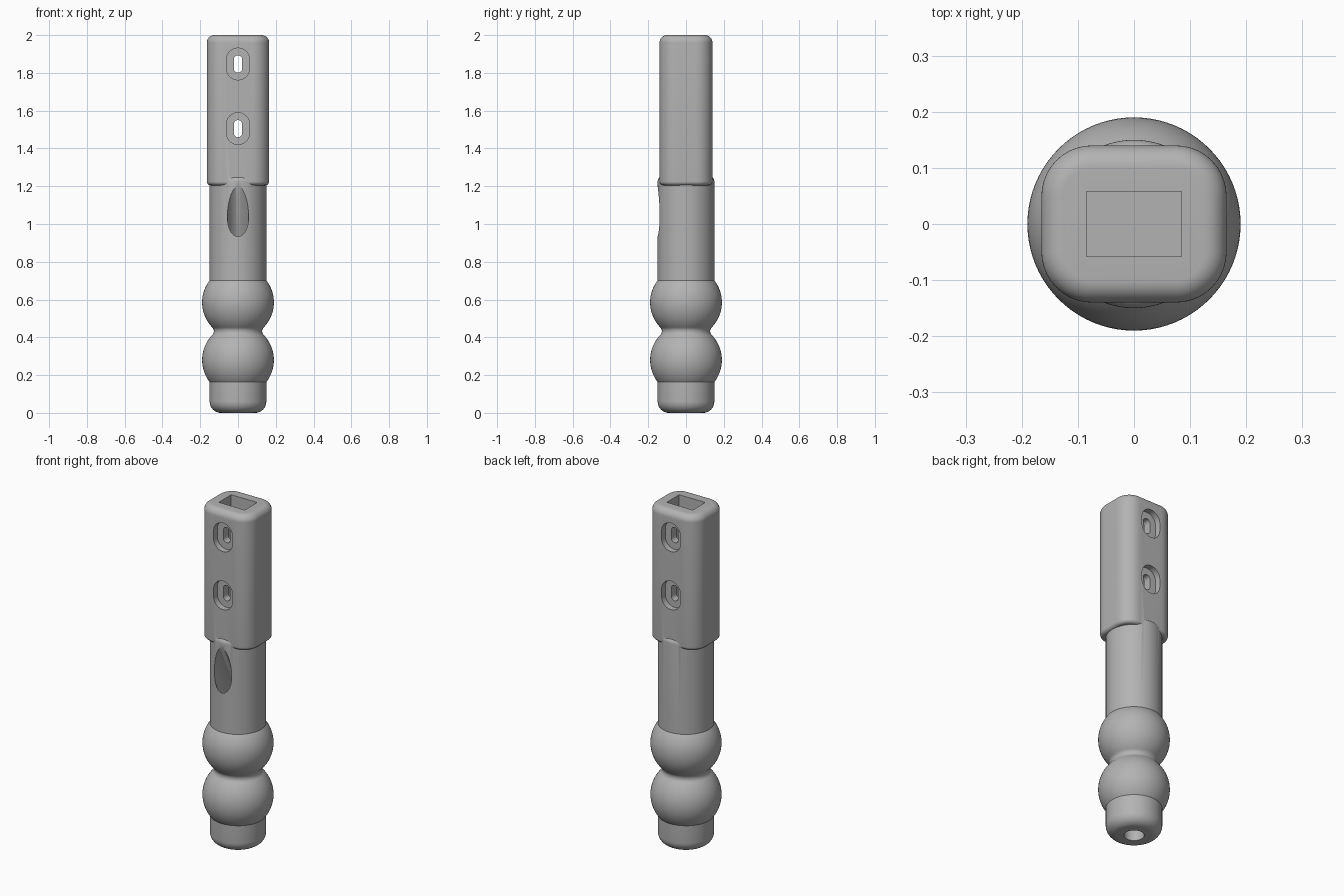
import bpy, bmesh
from math import sin, cos, pi, radians, sqrt, atan2

if "Cube" in bpy.data.objects:
    bpy.data.objects.remove(bpy.data.objects["Cube"], do_unlink=True)

grey = bpy.data.materials.new("plain grey")
grey.use_nodes = True
grey.diffuse_color = (0.45, 0.45, 0.45, 1)
grey.node_tree.nodes["Principled BSDF"].inputs["Base Color"].default_value = grey.diffuse_color


def loft(name, rings):
    """Skin a stack of equal-length point rings and cap both ends."""
    bm = bmesh.new()
    loops = [[bm.verts.new(p) for p in ring] for ring in rings]
    n = len(loops[0])
    for low, high in zip(loops, loops[1:]):
        for i in range(n):
            j = (i + 1) % n
            bm.faces.new((low[i], low[j], high[j], high[i]))
    bm.faces.new(loops[0][::-1])
    bm.faces.new(loops[-1])
    bmesh.ops.recalc_face_normals(bm, faces=bm.faces)
    mesh = bpy.data.meshes.new(name)
    bm.to_mesh(mesh)
    bm.free()
    mesh.materials.append(grey)
    obj = bpy.data.objects.new(name, mesh)
    bpy.context.collection.objects.link(obj)
    return obj


def rounded(a, b, r, steps=10):
    """Rounded rectangle with half sizes a, b and corner radius r."""
    pts = []
    for k, (sx, sy) in enumerate(((1, 1), (-1, 1), (-1, -1), (1, -1))):
        for i in range(steps + 1):
            t = (k + i / steps) * pi / 2
            pts.append((sx * (a - r) + r * cos(t), sy * (b - r) + r * sin(t)))
    return pts


def circle(r, z, n=80):
    return [(r * cos(2 * pi * i / n), r * sin(2 * pi * i / n), z) for i in range(n)]


def arc(cr, cz, r, start, end, steps):
    """Profile points (radius, height) along an arc, angles in degrees."""
    angles = [radians(start + (end - start) * i / steps) for i in range(steps + 1)]
    return [(cr + r * cos(t), cz + r * sin(t)) for t in angles]


def combine(target, other, operation):
    mod = target.modifiers.new(operation, 'BOOLEAN')
    mod.operation = operation
    mod.solver = 'EXACT'
    mod.object = other
    bpy.context.view_layer.objects.active = target
    bpy.ops.object.modifier_apply(modifier=mod.name)
    bpy.data.objects.remove(other, do_unlink=True)


# Turned grip: rounded foot, two balls joined by a filleted neck, plain shaft
SHAFT, BALL, LOW, HIGH = 0.15, 0.19, 0.28, 0.585
FILLET, NECK = 0.029, 0.157
middle = (LOW + HIGH) / 2
seam = math_angle = 180 / pi * atan2(middle - LOW, NECK)
edge = 180 / pi * atan2(sqrt(BALL ** 2 - SHAFT ** 2), SHAFT)
profile = arc(SHAFT - 0.06, 0.06, 0.06, -90, 0, 10)
profile += arc(0, LOW, BALL, -edge, seam, 24)
profile += arc(NECK, middle, FILLET, 180 + seam, 180 - seam, 10)[1:-1]
profile += arc(0, HIGH, BALL, -seam, edge, 24)
profile += arc(SHAFT - 0.03, 1.225, 0.03, 0, 90, 8)
handle = loft("handle", [circle(r, z) for r, z in profile])

# Squared upper sleeve with softened ends
TOP, BOTTOM, SOFT, LIP = 2.0, 1.205, 0.04, 0.02
outline = []
for i in range(9):
    t = i / 8 * pi / 2
    outline.append((LIP * (1 - sin(t)), BOTTOM + LIP * (1 - cos(t))))
for i in range(11):
    t = i / 10 * pi / 2
    outline.append((SOFT * (1 - cos(t)), TOP - SOFT * (1 - sin(t))))
sleeve = loft("sleeve", [
    [(x, y, z) for x, y in rounded(0.165 - d, 0.14 - d, 0.09 - d)] for d, z in outline])
combine(handle, sleeve, 'UNION')

# Rectangular socket in the top
socket = [(-0.085, -0.058), (0.085, -0.058), (0.085, 0.058), (-0.085, 0.058)]
combine(handle, loft("socket", [[(x, y, z) for x, y in socket] for z in (1.3, 2.1)]), 'DIFFERENCE')


# Two slotted bolt holes, recessed on both front and back
def slot(name, half_width, half_height, z, y0, y1):
    shape = rounded(half_width, half_height, half_width - 0.0005)
    return loft(name, [[(x, y, z + h) for x, h in shape] for y in (y0, y1)])


for z in (1.505, 1.847):
    combine(handle, slot("bolt_slot", 0.0225, 0.045, z, -0.3, 0.3), 'DIFFERENCE')
    for side in (-1, 1):
        combine(handle, slot("recess", 0.061, 0.084, z, side * 0.105, side * 0.3), 'DIFFERENCE')

# Cable bore from the foot, leaving through a slanted opening at the front
combine(handle, loft("bore", [circle(0.054, z, 48) for z in (-0.1, 0.79)]), 'DIFFERENCE')
tilt = radians(25)
channel = []
for length in (-0.03, 0.62):
    channel.append([(x, y * cos(tilt) - length * sin(tilt),
                     0.745 + y * sin(tilt) + length * cos(tilt))
                    for x, y, _ in circle(0.056, 0, 48)])
combine(handle, loft("cable_exit", channel), 'DIFFERENCE')

# Smooth shading with crisp edges
bpy.ops.object.select_all(action='DESELECT')
handle.select_set(True)
bpy.context.view_layer.objects.active = handle
bpy.ops.object.shade_smooth_by_angle(angle=radians(30))
